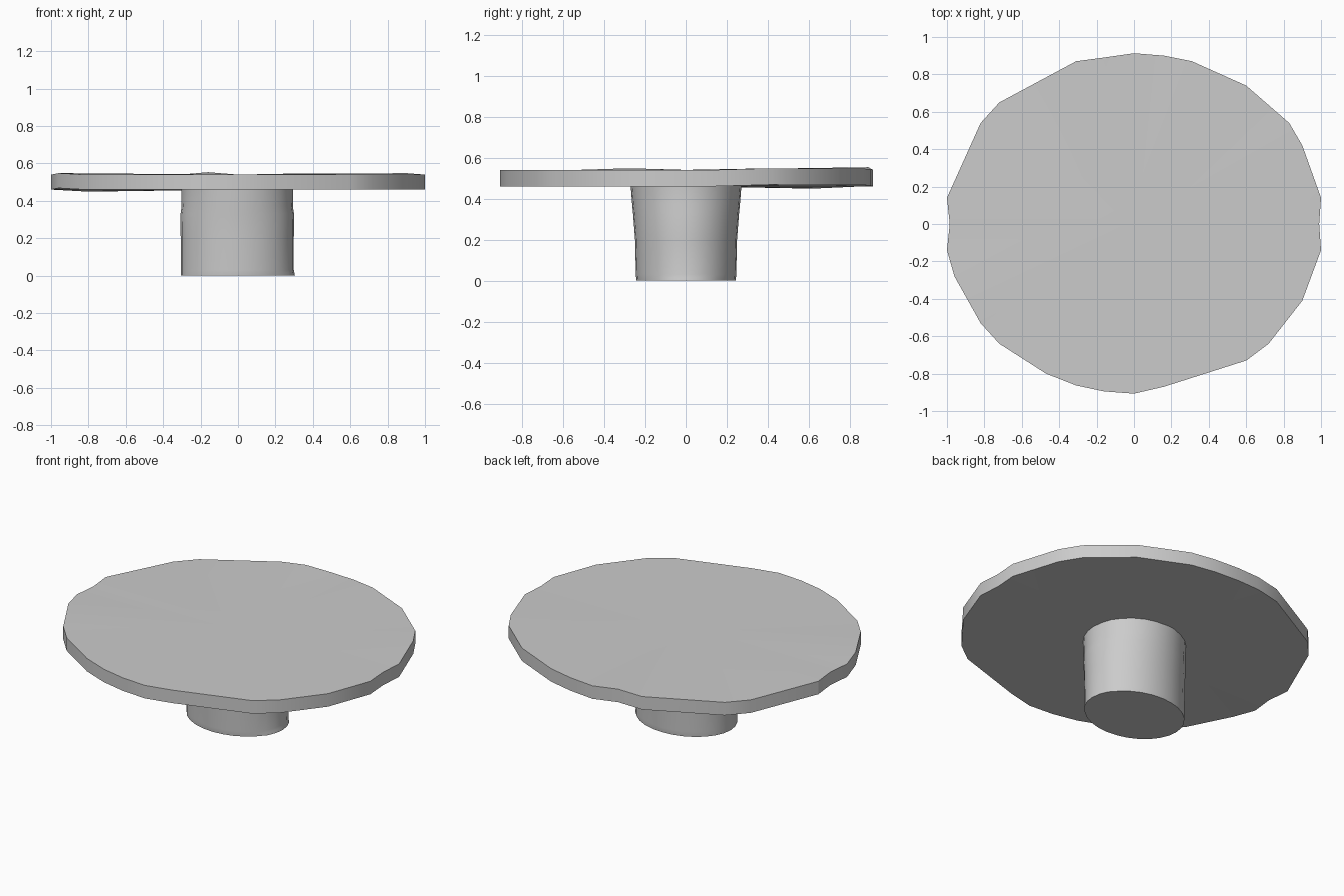
import bpy, bmesh, math

if "Cube" in bpy.data.objects:
    bpy.data.objects.remove(bpy.data.objects["Cube"])


def loft(name, rings, centres, angle):
    """Join matching rings of points and close both ends with fans."""
    bm = bmesh.new()
    vs = [[bm.verts.new(p) for p in r] for r in rings]
    n = len(vs[0])
    for a, b in zip(vs, vs[1:]):
        for i in range(n):
            j = (i + 1) % n
            bm.faces.new((a[i], a[j], b[j], b[i]))
    for ring, z in ((vs[0], centres[0]), (vs[-1], centres[1])):
        c = bm.verts.new((0, 0, z))
        for i in range(n):
            bm.faces.new((ring[i], ring[(i + 1) % n], c))
    bmesh.ops.recalc_face_normals(bm, faces=bm.faces)
    me = bpy.data.meshes.new(name)
    bm.to_mesh(me)
    bm.free()
    ob = bpy.data.objects.new(name, me)
    bpy.context.collection.objects.link(ob)
    bpy.context.view_layer.objects.active = ob
    ob.select_set(True)
    bpy.ops.object.shade_smooth_by_angle(angle=math.radians(angle))
    ob.select_set(False)


# Hand-cut table top outline: x, y and slight warp in height
outline = [
    (0, .913, 0), (-.16, .89, .013), (-.31, .87, 0), (-.72, .65, -.01),
    (-.82, .54, -.01), (-1, .14, 0), (-.985, 0, 0), (-1, -.14, 0),
    (-.96, -.28, .008), (-.82, -.53, 0), (-.72, -.64, 0), (-.47, -.80, 0),
    (-.31, -.863, 0), (-.16, -.895, 0), (0, -.907, 0), (.16, -.87, 0),
    (.6, -.73, 0), (.72, -.64, 0), (.9, -.41, 0), (1, -.14, 0),
    (.99, 0, 0), (1, .14, 0), (.9, .42, .008), (.83, .54, .006),
    (.6, .74, .006), (.31, .87, .006), (.16, .90, .003)]
loft("table_top",
     [[(x, y, z + w) for x, y, w in outline] for z in (.46, .54)],
     (.46, .54), 30)

# Oval pedestal: height, half width, half depth, bump at the right of the foot
profile = [(0, .302, .243, .006), (.015, .302, .245, .003), (.03, .302, .246, 0),
           (.2, .302, .25, 0), (.33, .303, .26, 0), (.37, .297, .264, 0),
           (.47, .299, .272, 0)]
N = 28
rings = []
for z, rx, ry, bump in profile:
    ring = []
    for i in range(N):
        t = 2 * math.pi * i / N
        c, s = math.cos(t), math.sin(t)
        dx = bump if c > .9 else 0
        ring.append((rx * c - .004 + dx, ry * s, z))
    rings.append(ring)
loft("pedestal", rings, (0, .47), 40)
